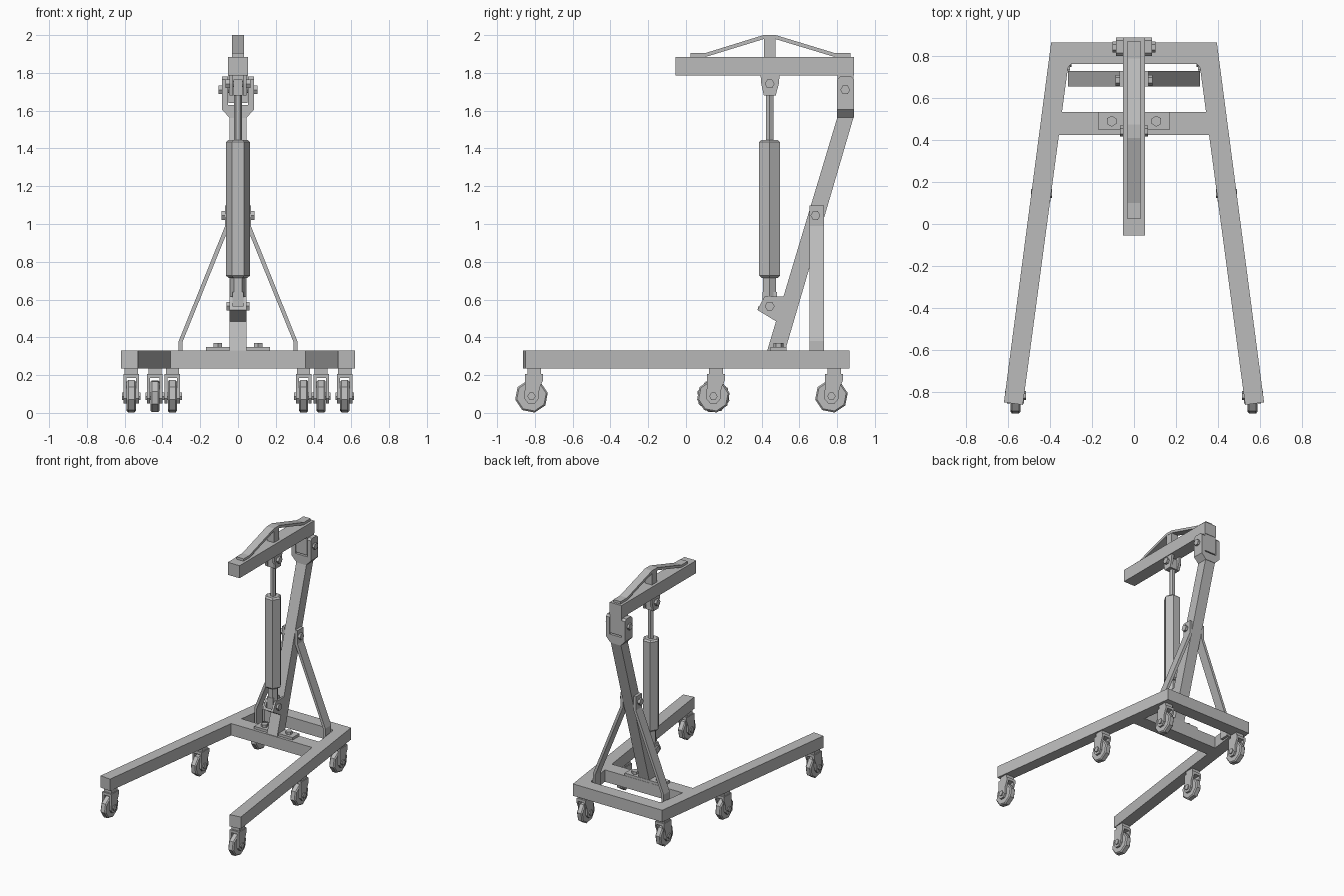
import bpy, bmesh, math
from mathutils import Vector, Matrix

cube = bpy.data.objects.get("Cube")
if cube:
    bpy.data.objects.remove(cube, do_unlink=True)

steel = bpy.data.materials.new("grey_steel")
steel.use_nodes = True
GREY = (0.5, 0.5, 0.5, 1)
steel.diffuse_color = GREY
steel.node_tree.nodes["Principled BSDF"].inputs["Base Color"].default_value = GREY


def finish(name, bm):
    bmesh.ops.recalc_face_normals(bm, faces=bm.faces)
    mesh = bpy.data.meshes.new(name)
    bm.to_mesh(mesh)
    bm.free()
    mesh.materials.append(steel)
    obj = bpy.data.objects.new(name, mesh)
    bpy.context.collection.objects.link(obj)
    return obj


def prism(name, pts, axis, lo, hi):
    """Extrude a flat outline along an axis; outline uses the other two axes in order."""
    place = {"x": lambda a, b, h: (h, a, b),
             "y": lambda a, b, h: (a, h, b),
             "z": lambda a, b, h: (a, b, h)}[axis]
    bm = bmesh.new()
    face = bm.faces.new([bm.verts.new(place(a, b, lo)) for a, b in pts])
    ext = bmesh.ops.extrude_face_region(bm, geom=[face])
    verts = [v for v in ext["geom"] if isinstance(v, bmesh.types.BMVert)]
    bmesh.ops.translate(bm, verts=verts, vec=Vector(place(0, 0, hi - lo)))
    return finish(name, bm)


def box(name, x, y, z):
    return prism(name, [(x[0], y[0]), (x[1], y[0]), (x[1], y[1]), (x[0], y[1])], "z", *z)


def rod(name, centre, radius, length, axis="z", sides=6, turn=0, bevel=0):
    """Low-sided cylinder along an axis, with optional chamfered ends."""
    bm = bmesh.new()
    bmesh.ops.create_cone(bm, cap_ends=True, segments=sides, radius1=radius,
                          radius2=radius, depth=length)
    bmesh.ops.rotate(bm, verts=bm.verts, matrix=Matrix.Rotation(turn, 3, "Z"))
    if bevel:
        rims = [e for e in bm.edges if abs(e.verts[0].co.z - e.verts[1].co.z) < 1e-4]
        bmesh.ops.bevel(bm, geom=rims, offset=bevel, segments=1, affect="EDGES")
    if axis == "x":
        bmesh.ops.rotate(bm, verts=bm.verts, matrix=Matrix.Rotation(math.pi / 2, 3, "Y"))
    bmesh.ops.translate(bm, verts=bm.verts, vec=centre)
    return finish(name, bm)


def mirrored(pts):
    """Close a half outline with its mirror image across the first axis."""
    return pts + [(-a, b) for a, b in reversed(pts)]


def side_plates(name, pts, inner, outer):
    prism("left_" + name, pts, "x", inner, outer)
    prism("right_" + name, pts, "x", -outer, -inner)


def cross_bolt(name, y, z, half, radius=0.026):
    """Pin through the model with a hexagonal head on each side."""
    rod(name + "_pin", (0, y, z), radius * 0.6, half * 2 - 0.01, "x", 8)
    for side, s in (("left", 1), ("right", -1)):
        rod(f"{side}_{name}_head", (s * (half - 0.01), y, z), radius, 0.02, "x")


# Floor frame: one open-fronted outline, then the cross bar
FLOOR, DECK = 0.235, 0.33
prism("floor_frame", mirrored([(0.395, 0.865), (0.62, -0.85), (0.53, -0.862),
                               (0.315, 0.745), (0.3, 0.762)]), "z", FLOOR, DECK)
prism("cross_bar", mirrored([(0.343, 0.535), (0.358, 0.425)]), "z", FLOOR, DECK)

# Foot plate and its bolts
box("foot_plate", (-0.17, 0.17), (0.447, 0.533), (DECK, 0.35))
for side, s in (("left", 1), ("right", -1)):
    rod(side + "_foot_bolt", (s * 0.107, 0.49, 0.36), 0.026, 0.022)

# Leaning mast with a widened fork head
prism("mast", [(0.43, DECK), (0.525, DECK), (0.89, 1.575), (0.89, 1.62), (0.8, 1.62),
               (0.8, 1.56)], "x", -0.045, 0.045)
prism("fork_base", mirrored([(0.045, 1.563), (0.085, 1.605), (0.085, 1.63)]), "y", 0.8, 0.89)
side_plates("fork_plate", [(0.8, 1.605), (0.89, 1.605), (0.89, 1.765), (0.875, 1.78),
                           (0.815, 1.78), (0.8, 1.765)], 0.053, 0.085)
cross_bolt("boom_bolt", 0.843, 1.71, 0.102)

# Boom with a hinge lug, post and bent top strap
box("boom", (-0.052, 0.052), (-0.055, 0.89), (1.785, 1.885))
box("boom_lug", (-0.05, 0.05), (0.803, 0.887), (1.64, 1.785))
box("strap_post", (-0.03, 0.03), (0.412, 0.474), (1.885, 1.985))
strap = [(0.025, 1.885), (0.105, 1.885), (0.415, 1.98), (0.47, 1.98), (0.785, 1.885), (0.872, 1.885)]
prism("top_strap", strap + [(0.872, 1.904), (0.79, 1.904), (0.475, 2.0), (0.41, 2.0),
                            (0.1, 1.904), (0.025, 1.904)], "x", -0.032, 0.032)

# Hydraulic ram
RAM_Y = 0.443
quarter = math.pi / 6
rod("ram_barrel", (0, RAM_Y, 1.08), 0.064, 0.73, turn=quarter, bevel=0.012)
rod("ram_rod", (0, RAM_Y, 1.57), 0.022, 0.28, turn=quarter)
rod("ram_neck", (0, RAM_Y, 0.66), 0.04, 0.13, turn=quarter)
box("ram_lower_eye", (-0.028, 0.028), (0.405, 0.482), (0.53, 0.64))
box("ram_upper_eye", (-0.024, 0.024), (0.412, 0.474), (1.68, 1.765))

# Upper ram bracket under the boom
side_plates("upper_bracket", [(0.395, 1.785), (0.495, 1.785), (0.492, 1.745), (0.475, 1.68),
                              (0.412, 1.68), (0.398, 1.745)], 0.026, 0.046)
cross_bolt("upper_ram_bolt", RAM_Y, 1.742, 0.066)

# Lower ram bracket on the mast
side_plates("lower_bracket", [(0.415, 0.615), (0.53, 0.615), (0.485, 0.48), (0.378, 0.545)],
            0.03, 0.045)
prism("lower_bracket_floor", [(0.378, 0.545), (0.485, 0.48), (0.495, 0.5), (0.385, 0.565)],
      "x", -0.03, 0.03)
cross_bolt("lower_ram_bolt", RAM_Y, 0.565, 0.062)

# Bent flat braces from the floor frame to the mast
for side, s in (("left", 1), ("right", -1)):
    bend = [(0.314, 0.24), (0.314, 0.38), (0.068, 0.99), (0.068, 1.098),
            (0.046, 1.098), (0.046, 0.985), (0.294, 0.375), (0.294, 0.24)]
    prism(side + "_brace", [(s * a, b) for a, b in bend], "y", 0.655, 0.73)
cross_bolt("brace_bolt", 0.685, 1.045, 0.088)


# Swivel castors
def castor(name, x, y, turn):
    z = 0.088
    rod(name + "_wheel", (x, y, z), 0.088, 0.048, "x", 8, turn, 0.008)
    rod(name + "_axle", (x, y, z), 0.022, 0.1, "x", 6)
    box(name + "_mount", (x - 0.035, x + 0.035), (y - 0.022, y + 0.05), (0.205, FLOOR))
    box(name + "_crown", (x - 0.036, x + 0.036), (y - 0.035, y + 0.062), (0.185, 0.207))
    arm = [(-0.035, 0.205), (0.062, 0.205), (0.062, 0.175), (0.042, 0.13), (0.038, 0.075),
           (0.017, 0.05), (-0.017, 0.05), (-0.038, 0.075), (-0.035, 0.13)]
    for s in (1, -1):
        lo, hi = sorted((x + s * 0.025, x + s * 0.041))
        prism(name + ("_left_arm" if s > 0 else "_right_arm"),
              [(y + a, b) for a, b in arm], "x", lo, hi)


for place, x, y in (("front", 0.565, -0.818), ("middle", 0.44, 0.145), ("rear", 0.347, 0.77)):
    castor(f"left_{place}_castor", x, y, 0.2)
    castor(f"right_{place}_castor", -x, y, 0.2 if place != "middle" else 0.5)
